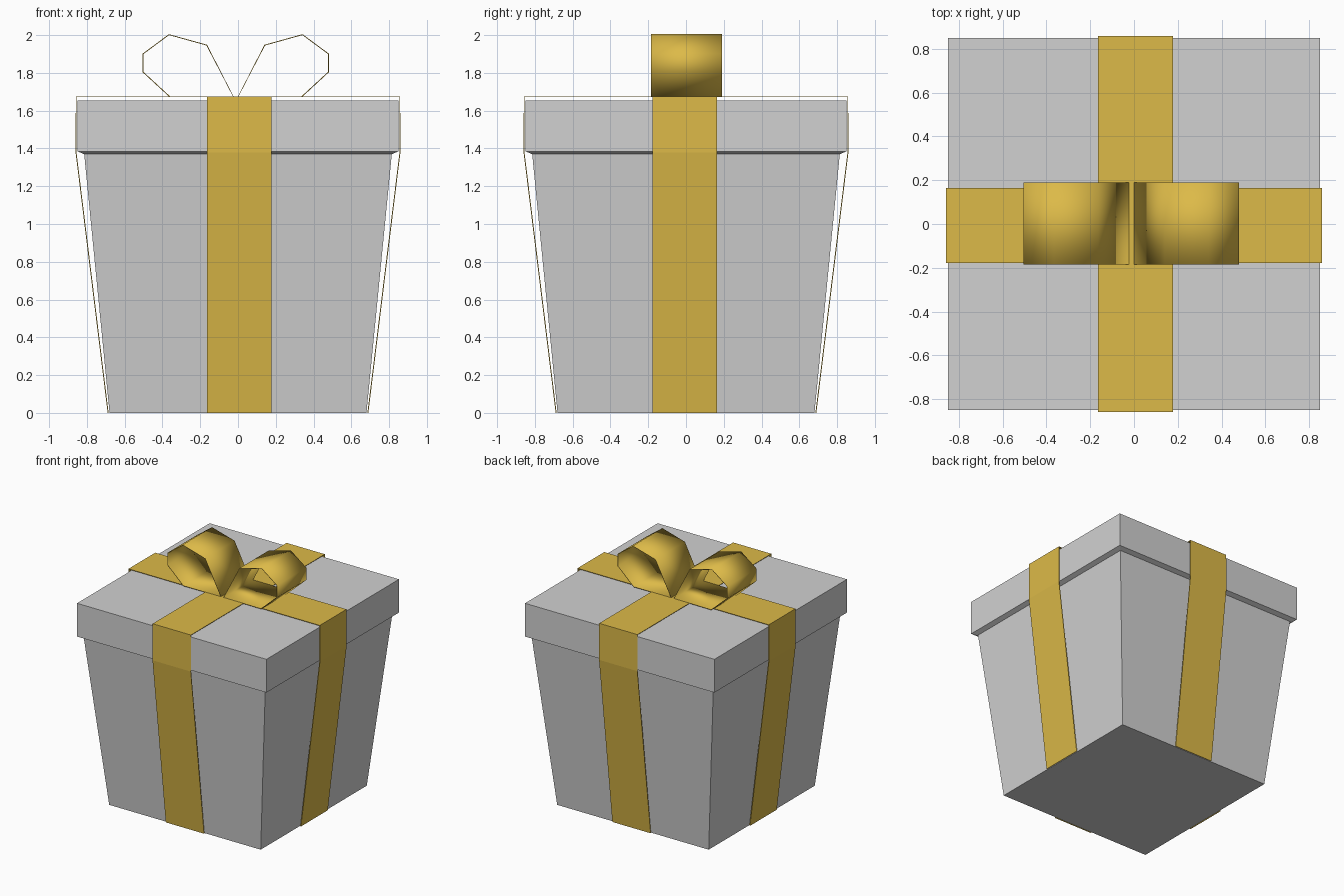
import bpy
import bmesh

cube = bpy.data.objects.get("Cube")
if cube:
    bpy.data.objects.remove(cube, do_unlink=True)


def make_material(name, rgb):
    mat = bpy.data.materials.new(name)
    mat.use_nodes = True
    mat.diffuse_color = (*rgb, 1)
    mat.node_tree.nodes["Principled BSDF"].inputs["Base Color"].default_value = (*rgb, 1)
    return mat


grey = make_material("grey card", (0.64, 0.64, 0.64))
gold = make_material("gold ribbon", (0.72, 0.49, 0.065))


def make_object(name, bm, mat):
    mesh = bpy.data.meshes.new(name)
    bm.to_mesh(mesh)
    bm.free()
    mesh.materials.append(mat)
    obj = bpy.data.objects.new(name, mesh)
    bpy.context.collection.objects.link(obj)
    return obj


def square_stack(name, levels):
    """Closed solid through square cross-sections given as (half width, height)."""
    bm = bmesh.new()
    rings = [[bm.verts.new((sx * w, sy * w, z))
              for sx, sy in ((-1, -1), (1, -1), (1, 1), (-1, 1))] for w, z in levels]
    for low, high in zip(rings, rings[1:]):
        for i in range(4):
            j = (i + 1) % 4
            bm.faces.new((low[i], low[j], high[j], high[i]))
    bm.faces.new(rings[0][::-1])
    bm.faces.new(rings[-1])
    return make_object(name, bm, grey)


def ribbon(name, path, y0, y1, smooth=False, closed=False):
    """Thin band: an x-z path swept along y, thickened inwards."""
    bm = bmesh.new()
    rows = [[bm.verts.new((x, y, z)) for y in (y0, y1)] for x, z in path]
    pairs = list(zip(rows, rows[1:]))
    if closed:
        pairs.append((rows[-1], rows[0]))
    for a, b in pairs:
        face = bm.faces.new((a[0], a[1], b[1], b[0]))
        face.smooth = smooth
    obj = make_object(name, bm, gold)
    mod = obj.modifiers.new("thickness", "SOLIDIFY")
    mod.thickness = 0.005
    mod.offset = -1
    return obj


# Box and lid
square_stack("box_body", [(0.68, 0), (0.815, 1.378)])
square_stack("box_lid", [(0.815, 1.37), (0.85, 1.385), (0.85, 1.655)])

# Two straps crossing over the lid
strap = [(-0.685, 0), (-0.855, 1.38), (-0.855, 1.672),
         (0.855, 1.672), (0.855, 1.38), (0.685, 0)]
ribbon("side_strap", strap, -0.178, 0.165)
front = ribbon("front_strap", strap, -0.178, 0.165)
front.rotation_euler.z = 1.5707963

# Bow loops, mirrored about the knot
loop = [(0.015, 1.676), (0.155, 1.945), (0.353, 2.0),
        (0.488, 1.9), (0.488, 1.805), (0.348, 1.676)]
knot_x = -0.012
ribbon("left_bow_loop", [(knot_x + x, z) for x, z in loop],
       -0.185, 0.19, smooth=True, closed=True)
ribbon("right_bow_loop", [(knot_x - x, z) for x, z in reversed(loop)],
       -0.185, 0.19, smooth=True, closed=True)
